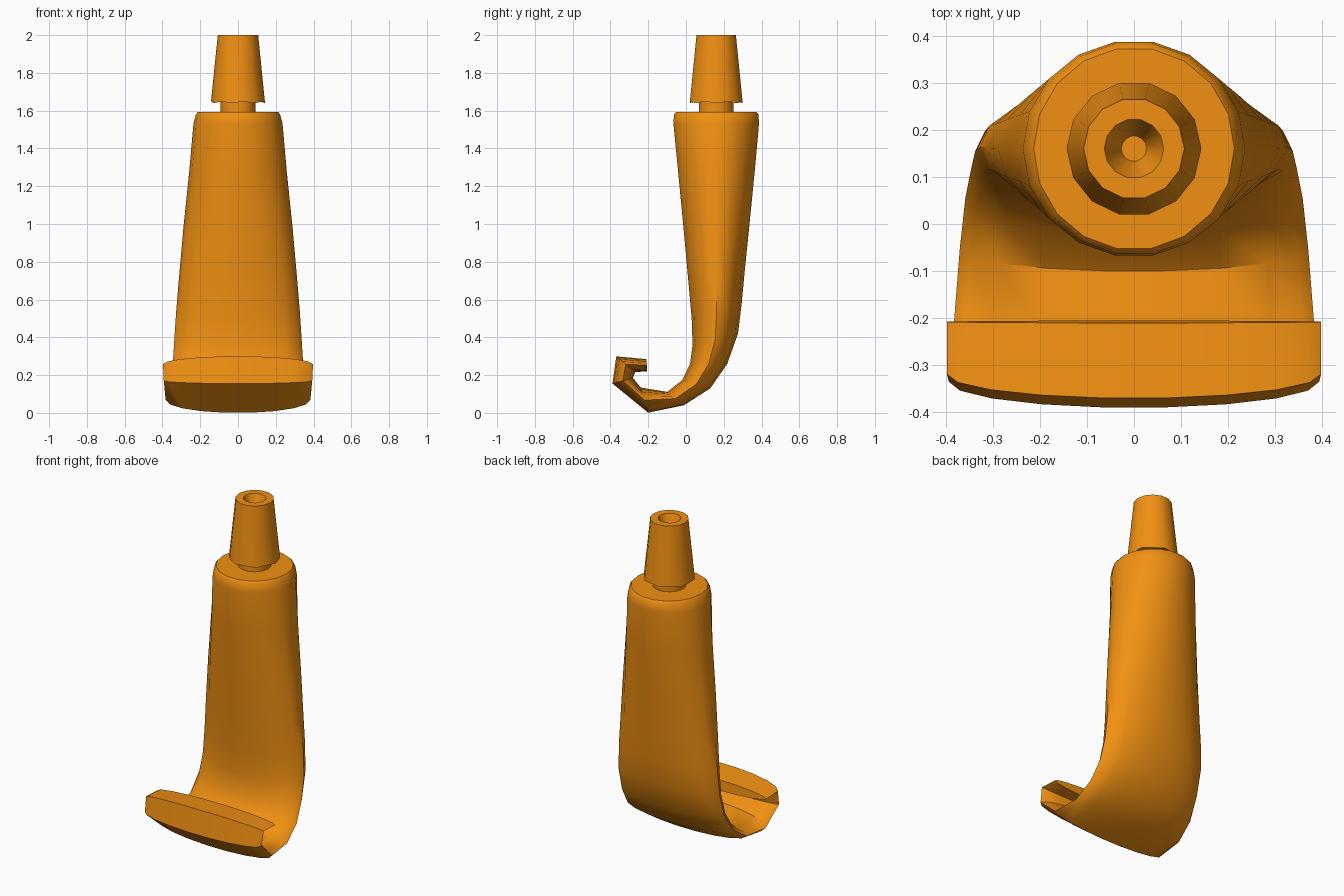
import bpy, bmesh, math
from mathutils import Vector

if "Cube" in bpy.data.objects:
    bpy.data.objects.remove(bpy.data.objects["Cube"])

CY = 0.16  # y of the nozzle axis

mat = bpy.data.materials.new("orange_plastic")
mat.diffuse_color = (0.88, 0.28, 0.006, 1)
mat.use_nodes = True
mat.node_tree.nodes["Principled BSDF"].inputs["Base Color"].default_value = mat.diffuse_color


def loft(name, rings, angle=40):
    """Skin a list of equal-length vertex rings and cap both ends."""
    bm = bmesh.new()
    rows = [[bm.verts.new(p) for p in ring] for ring in rings]
    n = len(rows[0])
    for a, b in zip(rows, rows[1:]):
        for i in range(n):
            j = (i + 1) % n
            bm.faces.new((a[i], a[j], b[j], b[i]))
    bm.faces.new(rows[0])
    bm.faces.new(rows[-1])
    bmesh.ops.recalc_face_normals(bm, faces=bm.faces)
    mesh = bpy.data.meshes.new(name)
    bm.to_mesh(mesh)
    bm.free()
    mesh.materials.append(mat)
    ob = bpy.data.objects.new(name, mesh)
    bpy.context.collection.objects.link(ob)
    bpy.ops.object.select_all(action='DESELECT')
    ob.select_set(True)
    bpy.context.view_layer.objects.active = ob
    bpy.ops.object.shade_smooth_by_angle(angle=math.radians(angle))
    return ob


def section(outer, inner, w, n=18):
    """Ellipse spanning outer-inner (y, z) in thickness and 2w in x."""
    o, i = Vector((0, *outer)), Vector((0, *inner))
    mid, half = (o + i) / 2, (o - i) / 2
    return [mid + half * math.sin(math.tau * k / n)
            + Vector((w * math.cos(math.tau * k / n), 0, 0)) for k in range(n)]


def circle(r, z, n, wave=0.0):
    return [(r * math.cos(math.tau * k / n), CY + r * math.sin(math.tau * k / n),
             z + wave * (k % 2)) for k in range(n)]


# squeezed tube: round shoulder, flattening, then rolled forward into a hook
stations = [
    ((0.375, 1.593), (-0.055, 1.593), 0.213),
    ((0.387, 1.58), (-0.067, 1.58), 0.223),
    ((0.39, 1.53), (-0.07, 1.53), 0.236),
    ((0.367, 1.28), (-0.045, 1.28), 0.258),
    ((0.337, 0.98), (-0.016, 0.98), 0.289),
    ((0.312, 0.74), (0.01, 0.70), 0.312),
    ((0.297, 0.58), (0.028, 0.50), 0.327),
    ((0.277, 0.42), (0.033, 0.36), 0.337),
    ((0.22, 0.26), (0.02, 0.26), 0.345),
    ((0.13, 0.13), (-0.02, 0.175), 0.358),
    ((-0.01, 0.04), (-0.10, 0.112), 0.37),
    ((-0.20, 0.0), (-0.24, 0.135), 0.383),
    ((-0.39, 0.155), (-0.28, 0.185), 0.393),
    ((-0.37, 0.30), (-0.268, 0.215), 0.397),
    ((-0.21, 0.285), (-0.205, 0.22), 0.397),
]
loft("tube_body", [section(*s) for s in stations])

# threaded neck under the cap
loft("neck", [circle(0.093, 1.57, 14), circle(0.093, 1.70, 14)])

# tapered cap with wavy lower rim and conical hole in the top
loft("cap", [
    circle(0.09, 1.66, 14),
    circle(0.143, 1.64, 14, 0.008),
    circle(0.107, 2.0, 14),
    circle(0.063, 2.0, 14),
    circle(0.027, 1.90, 14),
])
